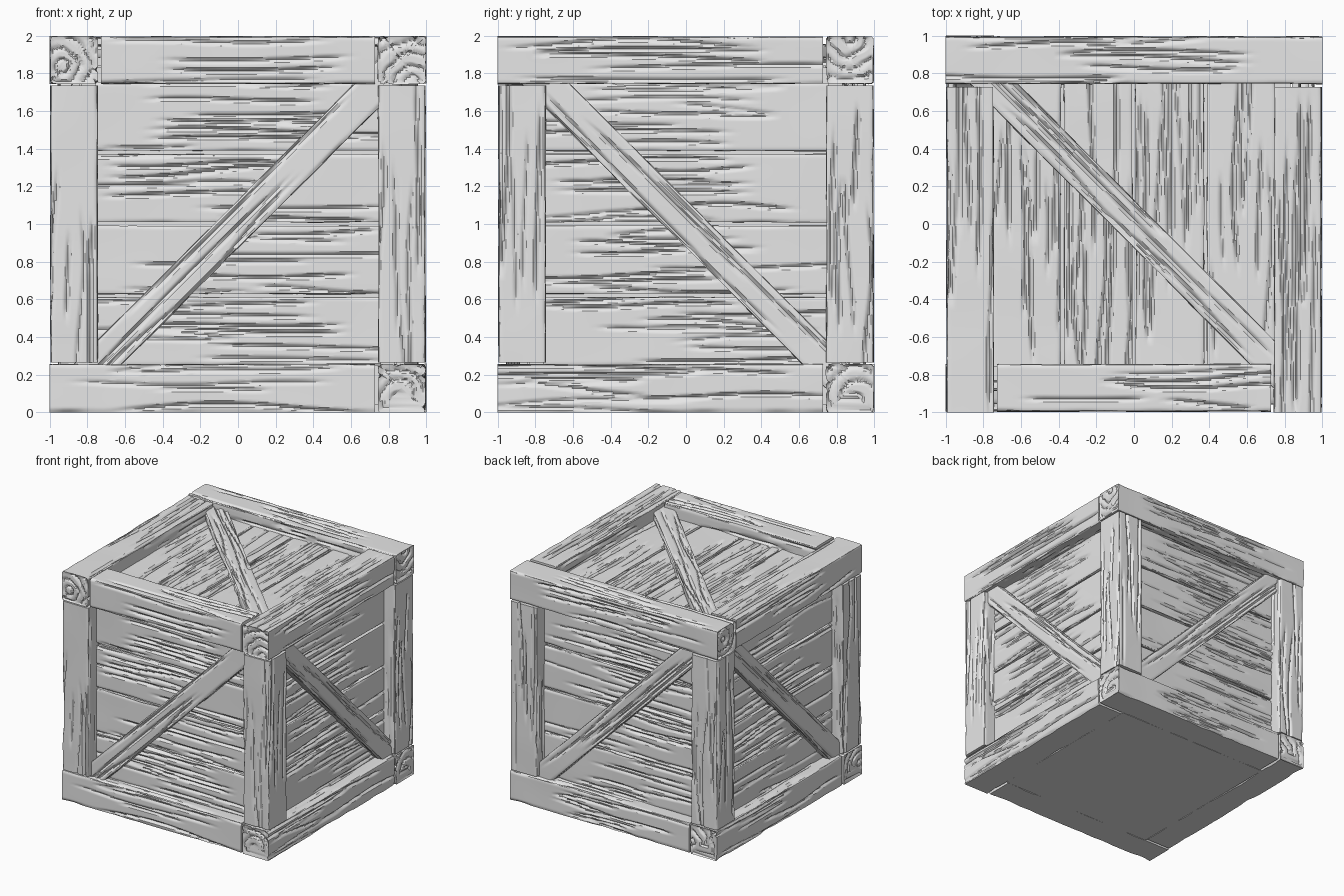
import bpy
import math
import random
from mathutils import Vector, Matrix, noise

random.seed(7)
cube = bpy.data.objects.get("Cube")
if cube:
    bpy.data.objects.remove(cube, do_unlink=True)

grey = bpy.data.materials.new("plain grey wood")
grey.use_nodes = True
grey.diffuse_color = (0.8, 0.8, 0.8, 1)
grey.node_tree.nodes["Principled BSDF"].inputs["Base Color"].default_value = (0.8, 0.8, 0.8, 1)

MIDDLE = Vector((0, 0, 1))
UP = Vector((0, 0, 1))
BEAM = 0.26          # square section of the frame timbers
MID = 1 - BEAM / 2   # distance of a timber's axis from the crate middle
INNER = 1 - BEAM     # half width of the framed opening
STEP = 0.036         # spacing along the grain
built = []


def add_mesh(name, verts, faces):
    mesh = bpy.data.meshes.new(name)
    mesh.from_pydata(verts, [], faces)
    mesh.materials.append(grey)
    obj = bpy.data.objects.new(name, mesh)
    bpy.context.collection.objects.link(obj)
    built.append(obj)
    return obj


def make_grooves(length, width):
    """Random long grain lines, some of them closing into a hairpin."""
    count = max(2, round(width / 0.066))
    grooves = []
    for j in range(count):
        c = width * ((j + random.uniform(0.25, 0.75)) / count - 0.5)
        for part in range(random.choice((1, 2))):
            size = length * random.uniform(0.3, 0.85)
            a = random.uniform(-length / 2 - 0.2 * size, length / 2 - 0.7 * size)
            ends = (a, a + size)
            if random.random() < 0.5:
                ends = ends[::-1]
            loop = random.uniform(0.02, 0.045) if random.random() < 0.22 else 0
            grooves.append((c, ends, loop, random.uniform(0.006, 0.022),
                            random.uniform(2, 6), random.uniform(0, 6),
                            random.uniform(0.012, 0.022)))
            if size > 0.55 * length:
                break
    return grooves


def active_grooves(grooves, u):
    """Lines (position, half opening, depth) that cross the station u."""
    lines = []
    for c, (a, b), loop, amp, freq, phase, depth in grooves:
        t = (u - a) / (b - a)
        if 0 <= t <= 1:
            fade = min(1, 8 * t, 1 if loop else 8 * (1 - t))
            lines.append((c + amp * math.sin(freq * u + phase),
                          loop * math.sqrt(1 - t), depth * fade))
    return lines


def carve(lines, v, half, spot):
    """Inward depth from grain, worn edges and slow waviness."""
    depth = 0
    for c, opening, d in lines:
        depth = max(depth, d * (1 - abs(abs(v - c) - opening) / 0.015))
    wear = 0.006 + 0.022 * max(0, noise.noise(spot * 5))
    edge = wear * max(0, 1 - (half - abs(v)) / 0.02)
    return depth + edge + 0.004 * (1 + noise.noise(spot * 3))


def board(name, centre, along, out, size):
    """Timber with grain along its length; exposed sides are carved finely."""
    length, width, thick = size
    along, out, centre = Vector(along).normalized(), Vector(out), Vector(centre)
    across = out.cross(along)
    frame = Matrix((along, across, out)).transposed()
    rel = centre - MIDDLE
    w, t, half_l = width / 2, thick / 2, length / 2

    # four sides, going round the section: start, direction, normal, half size
    sides = []
    for start, run, nrm, half, dist in (
            ((-w, t), (1, 0), (0, 1), w, t), ((w, t), (0, -1), (1, 0), t, w),
            ((w, -t), (-1, 0), (0, -1), w, t), ((-w, -t), (0, 1), (-1, 0), t, w)):
        normal = across * nrm[0] + out * nrm[1]
        reach = normal.dot(rel) + dist
        hidden = reach < -0.8 or (normal.z < -0.9 and reach > 0.9)
        pitch = 0.009 if reach > 0.85 else 0.017
        segs = 1 if hidden else math.ceil(2 * half / pitch)
        grooves = [] if hidden else make_grooves(length, 2 * half)
        sides.append((Vector(start), Vector(run), Vector(nrm), half, segs, grooves, hidden))

    rings = []
    stations = math.ceil(length / STEP)
    for i in range(stations + 1):
        u = -half_l + length * i / stations
        lines = [active_grooves(s[5], u) for s in sides]

        def push(k, v, p):
            start, run, nrm, half, segs, grooves, hidden = sides[k]
            if hidden:
                return Vector((0, 0))
            return nrm * -carve(lines[k], v, half, centre + frame @ Vector((u, p.x, p.y)))

        ring = []
        for k, (start, run, nrm, half, segs, grooves, hidden) in enumerate(sides):
            for s in range(segs):
                d = 2 * half * s / segs
                p = start + run * d
                q = p + push(k, d - half, p)
                if s == 0:
                    q += push(k - 1, sides[k - 1][3], p)
                ring.append(Vector((u, q.x, q.y)))
        rings.append(ring)

    # exposed ends get curved growth lines
    for sign in (-1, 1):
        if sign * along.dot(rel) + half_l < 0.95 or abs(along.z) > 0.1:
            continue
        base = rings[0] if sign < 0 else rings[-1]
        heart = Vector((0, random.uniform(-w, w), random.uniform(-t, t)))
        for k in range(1, 11):
            scale = 1 - k / 10.5
            ring = []
            for p in base:
                q = Vector((0, p.y * scale, p.z * scale))
                r = (q - heart).length + 0.02 * noise.noise(q * 12 + centre)
                line = abs((r / 0.062) % 1 - 0.5) * 0.062
                cut = 0.004 + 0.016 * max(0, 1 - line / 0.014)
                ring.append(Vector((sign * (half_l - cut), q.y, q.z)))
            if sign < 0:
                rings.insert(0, ring)
            else:
                rings.append(ring)

    n = len(rings[0])
    verts = [centre + frame @ p for ring in rings for p in ring]
    faces = [(i * n + j, (i + 1) * n + j, (i + 1) * n + (j + 1) % n, i * n + (j + 1) % n)
             for i in range(len(rings) - 1) for j in range(n)]
    faces.append(tuple(range(n)))
    faces.append(tuple(reversed(range((len(rings) - 1) * n, len(rings) * n))))
    return add_mesh(name, verts, faces)


def box(name, lo, hi):
    bpy.ops.mesh.primitive_cube_add(size=1, location=[(a + b) / 2 for a, b in zip(lo, hi)])
    obj = bpy.context.object
    obj.name = name
    obj.scale = [b - a for a, b in zip(lo, hi)]
    obj.data.materials.append(grey)


def beam(name, axis, span, offset, z, out):
    """Horizontal frame timber along x or y between two positions."""
    m = sum(span) / 2
    centre = (m, offset, z) if axis == "x" else (offset, m, z)
    along = (1, 0, 0) if axis == "x" else (0, 1, 0)
    board(name, centre, along, out, (span[1] - span[0], BEAM, BEAM))


# inner body and underside
box("inner_core", (-0.83, -0.83, 0.04), (0.83, 0.83, 1.83))
box("base_panel", (-0.75, -0.75, 0), (0.75, 0.75, 0.05))

# top frame: the back timber runs full width, the sides butt against it
J = INNER - 0.012
beam("top_back_beam", "x", (-1, 1), MID, 1 + MID, UP)
beam("top_front_beam", "x", (-J, J), -MID, 1 + MID, UP)
beam("top_left_beam", "y", (-1, J), MID, 1 + MID, UP)
beam("top_right_beam", "y", (-1, J), -MID, 1 + MID, UP)

# bottom frame: each timber butts against the next, all the way round
beam("bottom_front_beam", "x", (-1, J), -MID, 1 - MID, UP)
beam("bottom_back_beam", "x", (-J, 1), MID, 1 - MID, UP)
beam("bottom_left_beam", "y", (-1, J), MID, 1 - MID, UP)
beam("bottom_right_beam", "y", (-J, 1), -MID, 1 - MID, UP)

# corner posts
for sx, side in ((1, "left"), (-1, "right")):
    for sy, end in ((1, "back"), (-1, "front")):
        board(f"{end}_{side}_post", (sx * MID, sy * MID, 1), UP, (sx, 0, 0),
              (2 * INNER - 0.012, BEAM, BEAM))


def panel(name, out, grain, stack, brace):
    """Four planks set back in the frame with a diagonal brace over them."""
    for i in range(4):
        centre = MIDDLE + out * 0.865 + stack * (i - 1.5) * 0.38
        board(f"{name}_plank_{i + 1}", centre, grain, out, (1.52, 0.375, 0.05))
    board(f"{name}_brace", MIDDLE + out * 0.91, brace, out, (2.28, 0.19, 0.1))


# four walls and the lid
for i, name in enumerate(("front", "left", "back", "right")):
    turn = Matrix.Rotation(i * math.pi / 2, 3, "Z")
    grain = turn @ Vector((1, 0, 0))
    lean = grain if i % 2 == 0 else -grain
    panel(name, turn @ Vector((0, -1, 0)), grain, UP, lean + UP)
panel("lid", UP, Vector((0, 1, 0)), Vector((1, 0, 0)), Vector((1, -1, 0)))

# soft grain with crisp edges
bpy.ops.object.select_all(action="DESELECT")
for obj in built:
    obj.select_set(True)
bpy.context.view_layer.objects.active = built[0]
bpy.ops.object.shade_smooth_by_angle(angle=math.radians(35))
